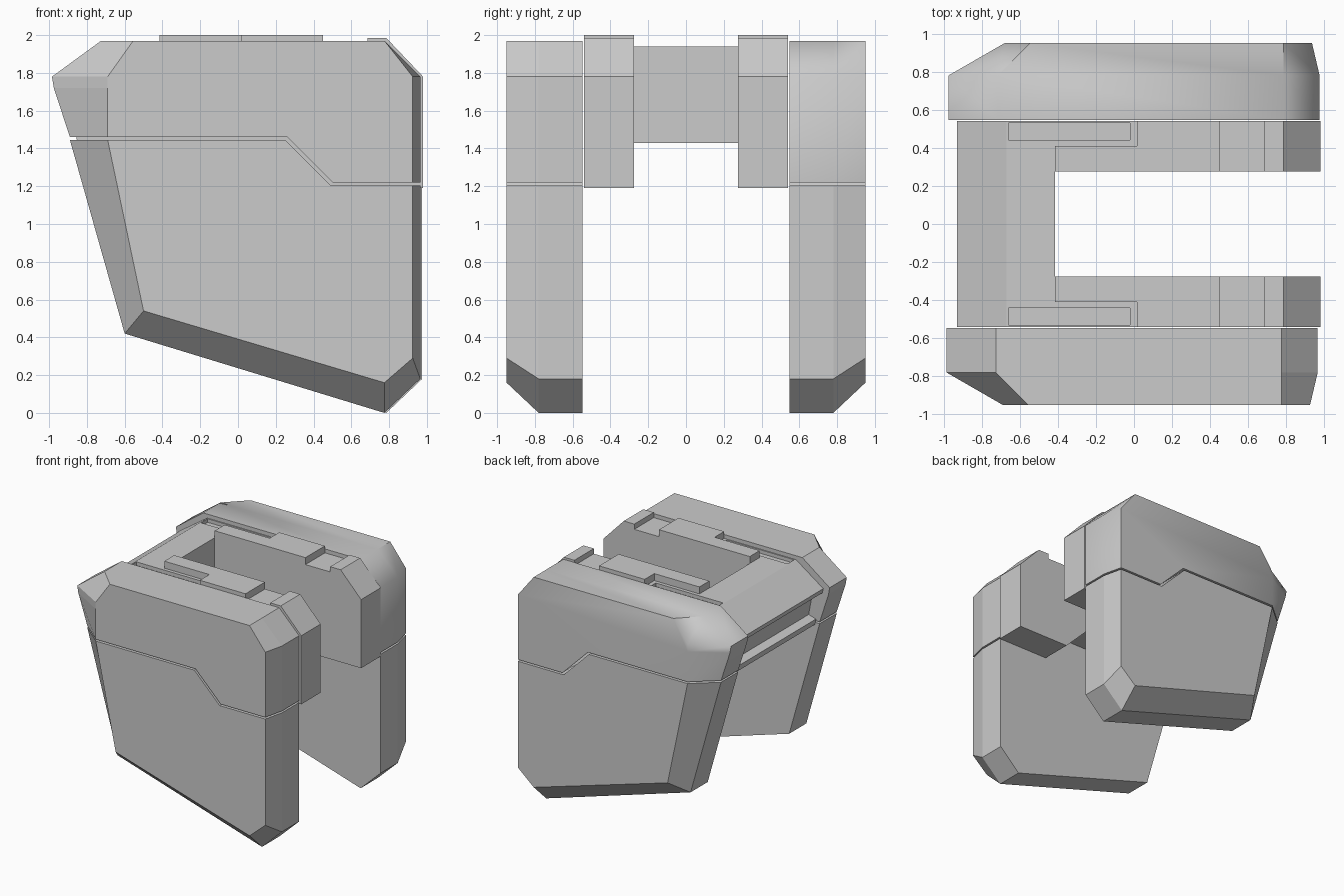
import bpy
import bmesh
import math

cube = bpy.data.objects.get("Cube")
if cube:
    bpy.data.objects.remove(cube, do_unlink=True)

grey = bpy.data.materials.new("plain grey")
grey.use_nodes = True
colour = (0.6, 0.6, 0.6, 1)
grey.diffuse_color = colour
grey.node_tree.nodes["Principled BSDF"].inputs["Base Color"].default_value = colour


def loft(name, sections, shift=0.0):
    """Skin matching x-z outlines placed at successive y positions."""
    bm = bmesh.new()
    rings = [[bm.verts.new((x + shift, y, z)) for x, z in pts] for y, pts in sections]
    n = len(rings[0])
    for a, b in zip(rings, rings[1:]):
        for i in range(n):
            j = (i + 1) % n
            bm.faces.new((a[i], a[j], b[j], b[i]))
    bm.faces.new(rings[0])
    bm.faces.new(rings[-1][::-1])
    bmesh.ops.recalc_face_normals(bm, faces=bm.faces)
    mesh = bpy.data.meshes.new(name)
    bm.to_mesh(mesh)
    bm.free()
    mesh.materials.append(grey)
    obj = bpy.data.objects.new(name, mesh)
    bpy.context.collection.objects.link(obj)
    return obj


def prism(name, pts, y0, y1):
    return loft(name, [(y0, pts), (y1, pts)])


def box(name, x0, x1, y0, y1, z0, z1):
    return prism(name, [(x0, z0), (x1, z0), (x1, z1), (x0, z1)], y0, y1)


def smooth(obj, degrees):
    bpy.ops.object.select_all(action='DESELECT')
    obj.select_set(True)
    bpy.context.view_layer.objects.active = obj
    bpy.ops.object.shade_smooth_by_angle(angle=math.radians(degrees))


# Side pod outlines: full shape, and the smaller outer face after the chamfer
lower_split = [(0.25, 1.445), (0.49, 1.205)]
lower_full = [(-0.89, 1.445), *lower_split, (0.965, 1.205), (0.965, 0.18), (0.775, 0), (-0.6, 0.42)]
lower_face = [(-0.69, 1.445), *lower_split, (0.925, 1.205), (0.925, 0.29), (0.775, 0.16), (-0.5, 0.54)]
upper_split = [(0.26, 1.46), (0.5, 1.22)]
upper_full = [(-0.89, 1.46), *upper_split, (0.965, 1.22), (0.965, 1.78), (0.775, 1.97),
              (-0.725, 1.97), (-0.985, 1.78), (-0.975, 1.72)]
upper_face = [(-0.69, 1.46), *upper_split, (0.925, 1.22), (0.925, 1.78), (0.775, 1.97),
              (-0.555, 1.97), (-0.69, 1.78), (-0.69, 1.72)]

for side, s, shift in (("front", -1, 0.0), ("back", 1, 0.01)):
    for part, full, face in (("lower", lower_full, lower_face), ("upper", upper_full, upper_face)):
        pod = loft(f"{side}_{part}_pod",
                   [(s * 0.547, full), (s * 0.78, full), (s * 0.95, face)], shift)
        if part == "upper" and side == "back":
            smooth(pod, 48)

# Inner frame: two rails joined by a sloped bridge with a groove along its end
frame = prism("inner_frame",
              [(-0.85, 1.43), (0.25, 1.43), (0.49, 1.19), (0.98, 1.19), (0.98, 1.78),
               (0.785, 1.985), (0.685, 1.985), (0.685, 1.94), (-0.67, 1.94), (-0.93, 1.76),
               (-0.92, 1.72), (-0.83, 1.71), (-0.79, 1.5), (-0.86, 1.48)],
              -0.54, 0.54)
cutters = [box("opening_cutter", -0.415, 1.2, -0.275, 0.275, 1, 2.2)]
for s in (-1, 1):
    cutters.append(box("slot_cutter", -0.66, -0.02, *sorted((s * 0.44, s * 0.53)), 1.91, 2.1))
for cutter in cutters:
    cutter.hide_render = True
    cutter.hide_set(True)
    cutter.display_type = 'WIRE'
    mod = frame.modifiers.new(cutter.name, 'BOOLEAN')
    mod.operation = 'DIFFERENCE'
    mod.solver = 'EXACT'
    mod.object = cutter

# Raised L-shaped pads on the rails
for side, s in (("front", -1), ("back", 1)):
    outline = [(-0.415, 0.275), (0.45, 0.275), (0.45, 0.54), (0.015, 0.54),
               (0.015, 0.41), (-0.415, 0.41)]
    bm = bmesh.new()
    base = bm.faces.new([bm.verts.new((x, s * y, 1.93)) for x, y in outline])
    top = bmesh.ops.extrude_face_region(bm, geom=[base])["geom"]
    for v in top:
        if isinstance(v, bmesh.types.BMVert):
            v.co.z = 2.0
    bmesh.ops.recalc_face_normals(bm, faces=bm.faces)
    mesh = bpy.data.meshes.new(f"{side}_rail_pad")
    bm.to_mesh(mesh)
    bm.free()
    mesh.materials.append(grey)
    bpy.context.collection.objects.link(bpy.data.objects.new(mesh.name, mesh))
